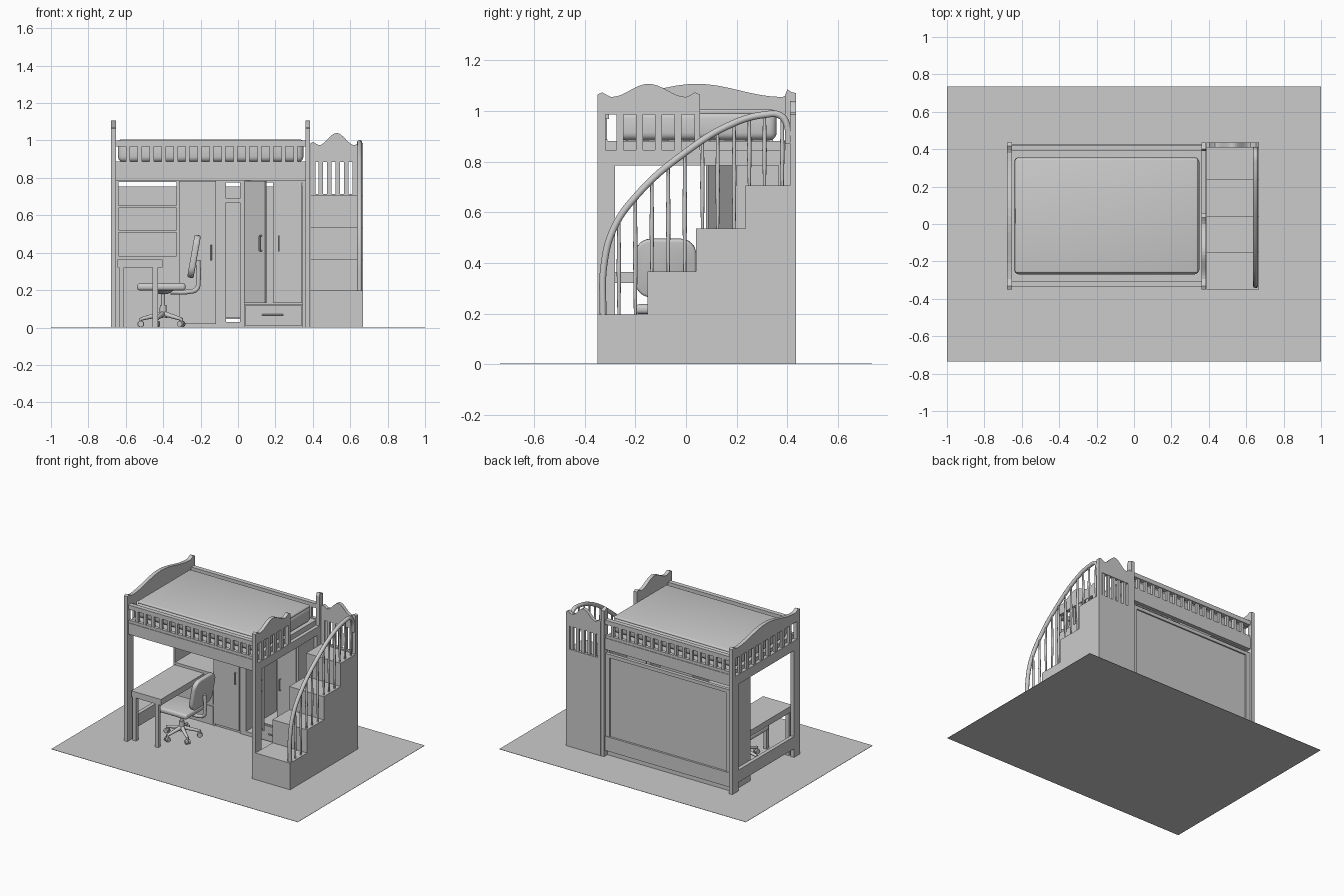
import bpy, bmesh
from math import sin, cos, pi, radians
from mathutils import Vector, Matrix

if "Cube" in bpy.data.objects:
    bpy.data.objects.remove(bpy.data.objects["Cube"])


def finish(name, bm, smooth=False):
    bmesh.ops.recalc_face_normals(bm, faces=bm.faces)
    me = bpy.data.meshes.new(name)
    bm.to_mesh(me)
    bm.free()
    if smooth:
        me.shade_smooth()
    ob = bpy.data.objects.new(name, me)
    bpy.context.collection.objects.link(ob)
    return ob


def boxes(name, specs, bevel=0, seg=1, smooth=False):
    """specs: (x0, x1, y0, y1, z0, z1)"""
    bm = bmesh.new()
    for x0, x1, y0, y1, z0, z1 in specs:
        m = Matrix.Translation(((x0+x1)/2, (y0+y1)/2, (z0+z1)/2)) @ Matrix.Diagonal((x1-x0, y1-y0, z1-z0, 1))
        bmesh.ops.create_cube(bm, size=1, matrix=m)
    if bevel:
        bmesh.ops.bevel(bm, geom=bm.edges[:], offset=bevel, segments=seg, profile=0.5, affect='EDGES')
    return finish(name, bm, smooth)


def prism(name, pts, axis, a, b):
    """extrude a (horizontal, z) profile along x or y"""
    bm = bmesh.new()
    vs = [bm.verts.new((a, u, z) if axis == 'x' else (u, a, z)) for u, z in pts]
    f = bm.faces.new(vs)
    r = bmesh.ops.extrude_face_region(bm, geom=[f])
    d = (b-a, 0, 0) if axis == 'x' else (0, b-a, 0)
    bmesh.ops.translate(bm, vec=d, verts=[v for v in r['geom'] if isinstance(v, bmesh.types.BMVert)])
    return finish(name, bm)


def rods(name, specs, seg=12):
    """specs: (start, end, radius0, radius1)"""
    bm = bmesh.new()
    for p, q, r0, r1 in specs:
        p, q = Vector(p), Vector(q)
        m = Matrix.Translation((p+q)/2) @ (q-p).to_track_quat('Z', 'Y').to_matrix().to_4x4()
        bmesh.ops.create_cone(bm, cap_ends=True, segments=seg, radius1=r0, radius2=r1, depth=(q-p).length, matrix=m)
    ob = finish(name, bm, True)
    ob.data.set_sharp_from_angle(angle=radians(40))
    return ob


def tube(name, pts, r):
    cu = bpy.data.curves.new(name, 'CURVE')
    cu.dimensions = '3D'
    cu.bevel_depth, cu.bevel_resolution, cu.resolution_u, cu.use_fill_caps = r, 3, 8, True
    sp = cu.splines.new('BEZIER')
    sp.bezier_points.add(len(pts)-1)
    for b, p in zip(sp.bezier_points, pts):
        b.co = p
        b.handle_left_type = b.handle_right_type = 'AUTO'
    ob = bpy.data.objects.new(name, cu)
    bpy.context.collection.objects.link(ob)
    return ob


def wave(u0, u1, zb, ze, zp, dip=0.055):
    """board profile: rounded shoulders, small dips, raised middle"""
    w = u1-u0
    pts = [(u0, zb), (u0, ze), (u0+dip*0.35, ze+0.008), (u0+dip*0.7, ze-0.003), (u0+dip, ze-0.01)]
    for i in range(1, 16):
        t = i/16
        pts.append((u0+dip+(w-2*dip)*t, ze-0.01+(zp-ze+0.01)*(1-cos(2*pi*t))/2))
    pts += [(u0+u1-u, z) for u, z in pts[4::-1]]
    return pts


# floor
boxes("floor", [(-1, 1, -0.735, 0.735, 0, 0.002)])

# left end frame
L0, L1, R0, R1, F, B = -0.68, -0.653, 0.36, 0.386, -0.35, 0.435
prism("left_end_top", wave(F, B, 0.985, 1.065, 1.107), 'x', L0, L1)
boxes("left_end_frame", [(L0, L1, F, -0.28, 0, 0.79), (L0, L1, 0.365, B, 0, 0.79),
      (L0, L1, F, B, 0.785, 0.855), (L0, L1, F, -0.313, 0.855, 0.985),
      (L0, L1, B-0.037, B, 0.855, 0.985), (L0, L1, -0.28, 0.365, 0.065, 0.155)])
n = 9
pitch = (0.398+0.313+0.028)/n
boxes("left_end_slats", [(L0+.004, L1-.004, -0.313+pitch*i-0.028, -0.313+pitch*i, 0.855, 0.985) for i in range(1, n)])

# right end frame with stair opening
prism("right_end_top", wave(F, 0.055, 0.985, 1.065, 1.107), 'x', R0, R1)
boxes("right_end_frame", [(R0, R1, F, -0.28, 0, 0.79), (R0, R1, 0.365, B, 0, 0.79),
      (R0, R1, F, B, 0.785, 0.845), (R0, R1, F, -0.318, 0.845, 0.985), (R0, R1, 0.033, 0.055, 0.845, 0.985)])
boxes("right_end_slats", [(R0+.004, R1-.004, -0.274+.076*i, -0.246+.076*i, 0.845, 0.985) for i in range(4)])
prism("right_rear_post", [(0.39, 0.845), (0.39, 1.06), (0.40, 1.085), (0.415, 1.075), (B, 1.07), (B, 0.845)], 'x', R0, R1)

# side guard rails, front and back
for side, y0, y1 in (("front", -0.338, -0.305), ("back", 0.39, 0.423)):
    boxes(side+"_rails", [(L1, R0, y0, y1, 0.785, 0.868), (L1, R0, y0+.004, y1-.004, 0.868, 0.888), (L1, R0, y0, y1, 0.968, 1.0)])
    boxes(side+"_slats", [(L1+.064*i-.011, L1+.064*i+.011, y0+.006, y1-.006, 0.885, 0.97) for i in range(1, 16)])

# bed platform and mattress
boxes("bed_platform", [(L1, R0, -0.31, 0.40, 0.835, 0.882)])
boxes("mattress", [(-0.642, 0.35, -0.27, 0.358, 0.884, 1.0)], 0.03, 4, True)
boxes("bed_cover", [(-0.635, 0.343, -0.262, 0.35, 0.985, 1.005)], 0.009, 3, True)

# back panel with raised frame
boxes("back_panel", [(L1, R0, 0.395, 0.41, 0.05, 0.755)])
boxes("back_panel_frame", [(L1, R0, 0.41, 0.425, 0.045, 0.15), (L1, R0, 0.41, 0.42, 0.73, 0.755),
      (L1, L1+0.035, 0.41, 0.42, 0.15, 0.73), (R0-0.035, R0, 0.41, 0.42, 0.15, 0.73)])

# bookcase on the left
C, D, T = 0.185, 0.395, 0.788
boxes("bookcase", [(-0.652, -0.640, C, D, 0, T), (-0.330, -0.318, C, D, 0, T), (-0.64, -0.33, C, D, 0.778, T)]
      + [(-0.64, -0.33, C, D, z-.007, z+.007) for z in (0.646, 0.514, 0.376)])
boxes("bookcase_lower", [(-0.64, -0.33, C+.006, D, 0, 0.37)])
boxes("bookcase_drawers", [(-0.638, -0.332, C, C+.008, a, b) for a, b in ((0.01, 0.14), (0.155, 0.305))])

# cupboard beside it, with open niche
boxes("cupboard", [(-0.318, -0.115, C+.008, D, 0, T), (-0.115, -0.065, C, D, 0, T)])
boxes("cupboard_door", [(-0.315, -0.118, C-.004, C+.008, 0.02, T-.004)])
boxes("niche_shelf", [(-0.065, 0.01, C, D, 0.668, 0.69), (-0.065, 0.01, C, D, 0, 0.03), (-0.065, 0.01, C, D, 0.776, T)])

# wardrobe with one door ajar
boxes("wardrobe", [(0.01, 0.035, C, D, 0, T), (0.345, 0.36, C, D, 0, T), (0.035, 0.345, C+.01, D, 0, 0.125), (0.035, 0.345, C, D, 0.776, T)])
boxes("wardrobe_drawer", [(0.037, 0.343, C-.004, C+.01, 0.01, 0.118)])
boxes("wardrobe_right_door", [(0.188, 0.343, C-.002, C+.01, 0.13, 0.784)])
door = boxes("wardrobe_open_door", [(0, 0.152, 0, 0.012, 0.13, 0.784)])
door.matrix_world = Matrix.Translation((0.036, C, 0)) @ Matrix.Rotation(radians(-44), 4, 'Z')


def handle(name, a, b, out=(0, -0.016, 0)):
    a, b, o = Vector(a), Vector(b), Vector(out)
    return rods(name, [(a, a+o, .004, .004), (b, b+o, .004, .004), (a+o, b+o, .005, .005)], 8)


handle("cupboard_handle", (-0.145, C, 0.36), (-0.145, C, 0.44))
handle("right_door_handle", (0.218, C, 0.41), (0.218, C, 0.49))
handle("drawer_handle", (0.13, C, 0.066), (0.24, C, 0.066))
handle("open_door_handle", (0.125, 0, 0.41), (0.125, 0, 0.49)).matrix_world = door.matrix_world

# desk
boxes("desk_top", [(-0.645, -0.405, -0.315, C, 0.32, 0.364)])
boxes("desk_legs", [(x, x+.027, -0.31, -0.283, 0, 0.32) for x in (-0.637, -0.456)])

# swivel chair facing the desk
cx, cy = -0.40, -0.08
boxes("chair_seat", [(-0.54, -0.28, cy-.12, cy+.12, 0.198, 0.237)], 0.016, 4, True)
rods("chair_column", [((cx, cy, 0.05), (cx, cy, 0.12), .02, .018), ((cx, cy, 0.12), (cx, cy, 0.2), .011, .011),
     ((cx, cy, 0.18), (cx, cy, 0.199), .025, .06)])
spokes, wheels = [], []
for i in range(5):
    a = 2*pi*i/5+pi
    d, s = Vector((cos(a), sin(a), 0)), Vector((-sin(a), cos(a), 0))
    tip = Vector((cx, cy, 0))+d*0.12
    spokes += [((cx, cy, 0.075), tip+Vector((0, 0, 0.045)), .015, .009), (tip+Vector((0, 0, .052)), tip+Vector((0, 0, .02)), .008, .008)]
    for k in (-1, 1):
        wheels.append((tip+s*k*.004+Vector((0, 0, .019)), tip+s*k*.016+Vector((0, 0, .019)), .018, .016))
rods("chair_base", spokes, 10)
rods("chair_castors", wheels, 14)
tube("chair_back_arm", [(-0.36, cy, 0.19), (-0.26, cy, 0.192), (-0.222, cy, 0.205), (-0.212, cy, 0.25), (-0.213, cy, 0.36)], 0.013)
bm = bmesh.new()
bmesh.ops.create_cube(bm, size=1, matrix=Matrix.Diagonal((0.034, 0.24, 0.232, 1)))
bmesh.ops.bevel(bm, geom=[e for e in bm.edges if abs(e.verts[0].co.x-e.verts[1].co.x) > .01], offset=.06, segments=6, profile=.5, affect='EDGES')
bmesh.ops.bevel(bm, geom=[e for e in bm.edges if abs(e.verts[0].co.x-e.verts[1].co.x) < .001], offset=.01, segments=3, profile=.5, affect='EDGES')
back = finish("chair_backrest", bm, True)
back.matrix_world = Matrix.Translation((-0.235, cy, 0.38)) @ Matrix.Rotation(radians(10), 4, 'Y')

# staircase
S0, S1 = 0.387, 0.668
steps = [(-0.35, 0.197), (-0.153, 0.366), (0.04, 0.536), (0.235, 0.706)]
prof = [(B, 0), (F, 0)]
for i, (y, z) in enumerate(steps):
    prof += [(y, z), (steps[i+1][0] if i < 3 else B, z)]
prism("staircase", prof, 'x', S0, S1)

# stair rear guard
prism("stair_guard_top", wave(S0, S1, 0.885, 0.985, 1.04, 0.045), 'y', 0.41, B)
boxes("stair_guard_slats", [(S0, S0+.028, 0.41, B, 0.7, 0.89), (S1-.028, S1, 0.41, B, 0.7, 0.89), (S0, S1, 0.41, B, 0.7, 0.715)]
      + [(S0+.0455*i-.001, S0+.0455*i+.021, 0.414, B-.004, 0.7, 0.89) for i in range(1, 6)])

# curved handrail and balusters
X = 0.65
path = [(-0.328, 0.197), (-0.324, 0.39), (-0.288, 0.53), (-0.2, 0.66), (0, 0.838), (0.19, 0.952), (0.31, 0.985), (0.37, 0.983), (0.397, 0.95), (0.404, 0.87)]
tube("handrail", [(X, y, z) for y, z in path], 0.014)


def rail_z(y):
    for (a, za), (b, zb) in zip(path, path[1:]):
        if a <= y <= b:
            return za+(zb-za)*(y-a)/(b-a)


bal = []
for y in (-0.265, -0.2, -0.135, -0.07, -0.005, 0.065, 0.125, 0.19, 0.25, 0.31, 0.38):
    z0 = max(z for s, z in steps if s <= y)
    z1 = rail_z(y)
    zm = z0+(z1-z0)*0.5
    bal += [((X, y, z0), (X, y, zm), .006, .009), ((X, y, zm), (X, y, z1), .009, .006)]
rods("balusters", bal, 10)
